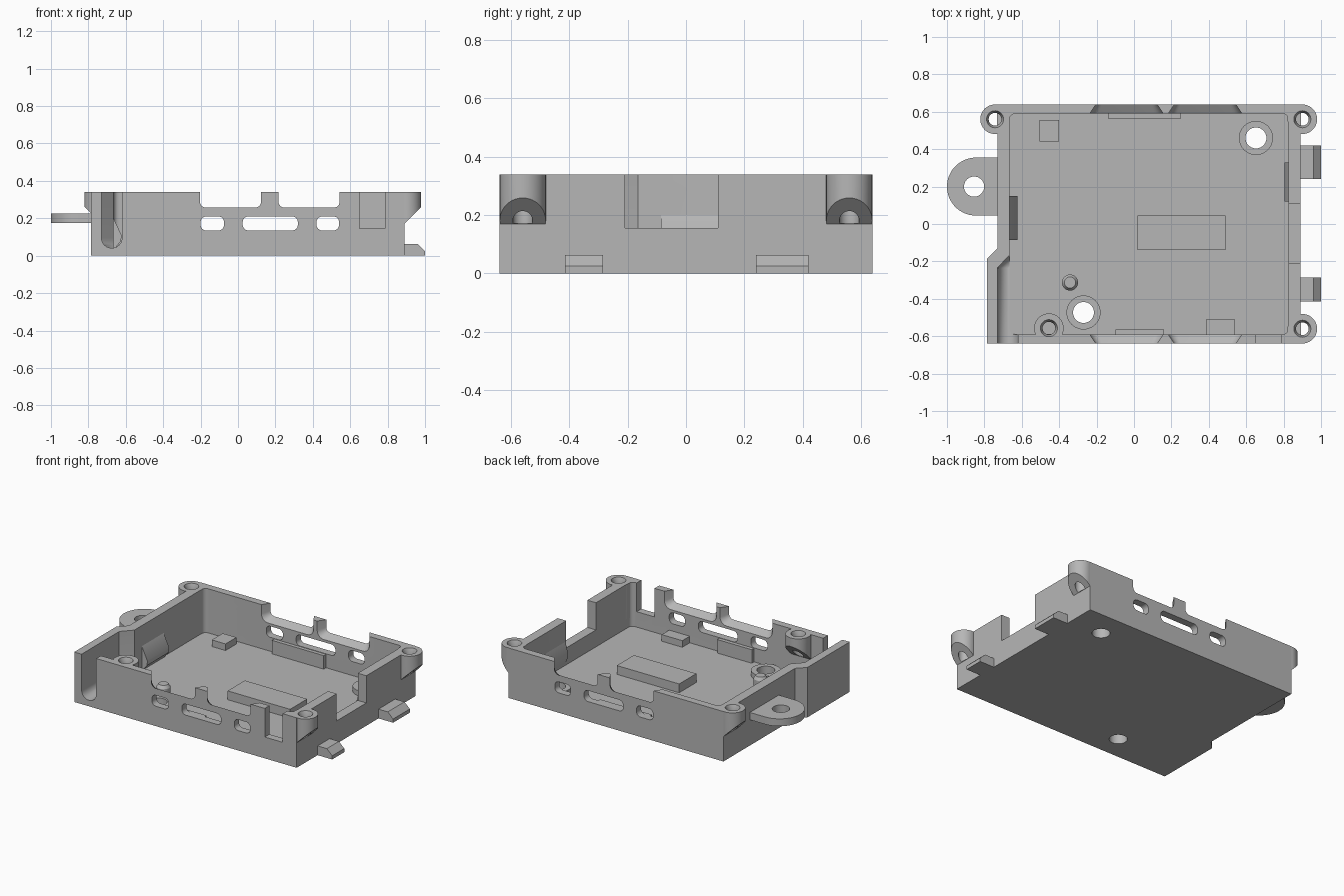
import bpy, bmesh, math
from mathutils import Vector

if "Cube" in bpy.data.objects:
    bpy.data.objects.remove(bpy.data.objects["Cube"], do_unlink=True)

TOP, FLOOR = 0.34, 0.04
grey = bpy.data.materials.new("plain grey")
grey.use_nodes = True
COLOR = (0.47, 0.47, 0.47, 1)
grey.diffuse_color = COLOR
grey.node_tree.nodes["Principled BSDF"].inputs["Base Color"].default_value = COLOR


def loft(name, sections):
    """Closed solid through a list of matching point rings."""
    bm = bmesh.new()
    rings = [[bm.verts.new(p) for p in s] for s in sections]
    n = len(rings[0])
    for a, b in zip(rings, rings[1:]):
        for i in range(n):
            j = (i + 1) % n
            bm.faces.new((a[i], a[j], b[j], b[i]))
    bm.faces.new(rings[0][::-1])
    bm.faces.new(rings[-1])
    bmesh.ops.recalc_face_normals(bm, faces=bm.faces)
    me = bpy.data.meshes.new(name)
    bm.to_mesh(me)
    bm.free()
    me.materials.append(grey)
    ob = bpy.data.objects.new(name, me)
    bpy.context.collection.objects.link(ob)
    return ob


def place(pts, axis, h):
    """Lift a 2D outline into space: axis z -> (x, y), axis y -> (x, z)."""
    return [(u, v, h) if axis == "z" else (u, h, v) for u, v in pts]


def prism(name, pts, axis, lo, hi):
    return loft(name, [place(pts, axis, lo), place(pts, axis, hi)])


def circle(cx, cy, r, n=40):
    return [(cx + r * math.cos(2 * math.pi * i / n),
             cy + r * math.sin(2 * math.pi * i / n)) for i in range(n)]


def round_rect(x0, x1, y0, y1, r, n=6):
    pts = []
    corners = [(x1 - r, y1 - r), (x0 + r, y1 - r), (x0 + r, y0 + r), (x1 - r, y0 + r)]
    for k, (cx, cy) in enumerate(corners):
        for i in range(n + 1):
            a = math.pi / 2 * (k + i / n)
            pts.append((cx + r * math.cos(a), cy + r * math.sin(a)))
    return pts


def box(name, x0, x1, y0, y1, z0, z1):
    return prism(name, [(x0, y0), (x1, y0), (x1, y1), (x0, y1)], "z", z0, z1)


def boolean(target, tool, op):
    m = target.modifiers.new("bool", "BOOLEAN")
    m.operation, m.solver, m.object = op, "EXACT", tool
    bpy.context.view_layer.objects.active = target
    bpy.ops.object.modifier_apply(modifier=m.name)
    bpy.data.objects.remove(tool, do_unlink=True)


def cut(target, tool):
    boolean(target, tool, "DIFFERENCE")


def join(target, tool):
    boolean(target, tool, "UNION")


# Tray body with the widened cable corner
outline = [(-0.73, 0.64), (-0.73, -0.13), (-0.785, -0.185), (-0.785, -0.64),
           (0.89, -0.64), (0.89, 0.64)]
tray = prism("tray", outline, "z", 0, TOP)
cut(tray, prism("cavity", round_rect(-0.665, 0.825, -0.59, 0.59, 0.03), "z", FLOOR, 0.6))

# Round-bottomed cable channel, open at the front
channel = []
for y, shift in ((-0.7, 0), (-0.235, 0), (-0.165, 0.065)):
    u = round_rect(-0.73 + shift, -0.62 + shift, FLOOR + 0.001, 0.6, 0.054)
    channel.append(place(u, "y", y))
cut(tray, loft("channel", channel))

# Ports and flared upper openings in the front and back walls
for side in (-1, 1):
    for x0, x1 in ((-0.2, -0.075), (0.025, 0.32), (0.42, 0.54)):
        port = round_rect(x0, x1, 0.135, 0.21, 0.03)
        cut(tray, prism("port", port, "y", side * 0.57, side * 0.7))
    for x0, x1 in ((-0.2, 0.12), (0.22, 0.54)):
        outer = round_rect(x0, x1, 0.26, 0.6, 0.03)
        inner = round_rect(x0 - 0.04, x1 + 0.04, 0.225, 0.64, 0.05)
        cut(tray, loft("opening", [place(outer, "y", side * 0.645),
                                   place(inner, "y", side * 0.585)]))

# Notches in the front and right walls
cut(tray, box("front_notch", 0.65, 0.785, -0.7, -0.57, 0.145, 0.6))
cut(tray, box("right_notch", 0.8, 1.0, -0.21, 0.11, 0.155, 0.6))

# Screw bosses with sloped undersides, growing out of the walls
bosses = [((0.9, 0.56), (1, 0), 0.89), ((0.9, -0.56), (1, 0), 0.89),
          ((-0.743, 0.56), (-1, 0), 0.73), ((-0.455, -0.557), (0, 1), -0.59)]
for (cx, cy), (dx, dy), wall in bosses:
    ring = circle(cx, cy, 0.079)
    low = [(x, y, 0.17 + x * dx + y * dy - wall) for x, y in ring]
    join(tray, loft("boss", [low, place(ring, "z", TOP)]))
for (cx, cy), _, _ in bosses:
    cut(tray, prism("screw_hole", circle(cx, cy, 0.034), "z", 0.172, 0.6))
    cut(tray, loft("countersink", [place(circle(cx, cy, 0.034), "z", TOP - 0.03),
                                   place(circle(cx, cy, 0.046), "z", TOP + 0.001)]))

# Mounting holes in the floor with raised collars
for cx, cy in ((-0.27, -0.473), (0.652, 0.46)):
    join(tray, prism("collar", circle(cx, cy, 0.091), "z", 0.02, 0.075))
    cut(tray, prism("mount_hole", circle(cx, cy, 0.056), "z", -0.1, 0.2))

# Hanging ear on the right-hand wall
ear_arc = [(-0.845 + 0.155 * math.cos(a), 0.2 + 0.155 * math.sin(a))
           for a in (math.pi * (0.5 + i / 30) for i in range(31))]
ear = prism("ear", ear_arc + [(-0.7, 0.045), (-0.7, 0.355)], "z", 0.175, 0.225)
cut(ear, prism("ear_hole", circle(-0.855, 0.2, 0.054), "z", 0, 0.5))

# Latch tabs low on the left-hand wall
tab = [(0.87, 0), (1.0, 0), (1.0, 0.025), (0.96, 0.063), (0.87, 0.063)]
for name, y0, y1 in (("front_tab", -0.415, -0.285), ("back_tab", 0.24, 0.42)):
    prism(name, tab, "y", y0, y1)

# Wedge catches on the inner side walls
wedge = [(-0.68, 0.2), (-0.665, 0.2), (-0.623, 0.11), (-0.625, 0.08), (-0.665, 0.03), (-0.68, 0.03)]
prism("right_catch", wedge, "y", -0.085, 0.15)
small = [(0.84, 0.2), (0.825, 0.2), (0.805, 0.13), (0.805, 0.1), (0.825, 0.05), (0.84, 0.05)]
prism("left_catch", small, "y", 0.12, 0.33)

# Floor pads, rests and wall ledges
box("centre_pad", 0.02, 0.49, -0.14, 0.045, 0.02, 0.1)
box("back_rest", -0.505, -0.402, 0.44, 0.557, 0.02, 0.085)
box("front_rest", 0.385, 0.54, -0.6, -0.51, 0.02, 0.085)
box("back_ledge", -0.14, 0.25, 0.565, 0.6, 0.02, 0.132)
box("front_ledge", -0.1, 0.16, -0.6, -0.565, 0.02, 0.132)

# Locating peg with a chamfered tip
loft("peg", [place(circle(-0.342, -0.313, r), "z", z)
             for r, z in ((0.043, 0.02), (0.043, 0.1), (0.03, 0.12))])

# Smooth the curved walls, keep edges crisp
bpy.ops.object.select_all(action="DESELECT")
for ob in bpy.context.collection.objects:
    if ob.type == "MESH" and grey.name in ob.data.materials:
        ob.select_set(True)
        bpy.context.view_layer.objects.active = ob
bpy.ops.object.shade_smooth_by_angle(angle=math.radians(30))
